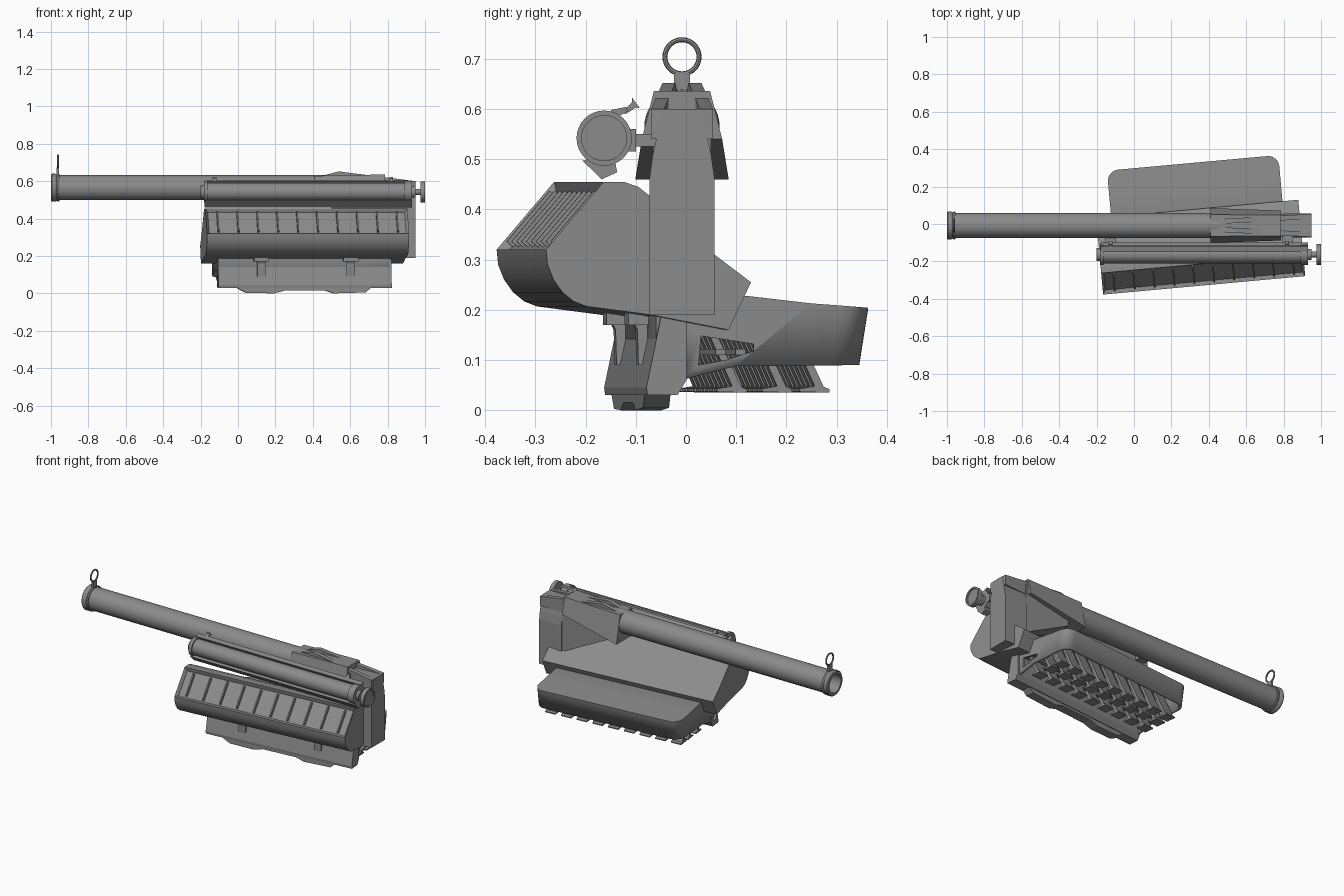
import bpy, bmesh, math
from mathutils import Matrix, Vector

if "Cube" in bpy.data.objects:
    bpy.data.objects.remove(bpy.data.objects["Cube"])

grey = bpy.data.materials.new("gunmetal_grey")
grey.diffuse_color = (0.26, 0.26, 0.26, 1)
grey.use_nodes = True
grey.node_tree.nodes["Principled BSDF"].inputs["Base Color"].default_value = grey.diffuse_color
YAW = math.radians(5.2)
SHELL = Matrix.Translation((0.89, 0, 0)) @ Matrix.Rotation(YAW, 4, 'Z')
TRAY = Matrix.Translation((0.805, 0, 0)) @ Matrix.Rotation(YAW, 4, 'Z')
IDENT = Matrix.Identity(4)


def finish(name, bm, mat=IDENT, smooth=0):
    bmesh.ops.transform(bm, matrix=mat, verts=bm.verts)
    me = bpy.data.meshes.new(name)
    bm.to_mesh(me)
    bm.free()
    me.materials.append(grey)
    ob = bpy.data.objects.new(name, me)
    bpy.context.collection.objects.link(ob)
    if smooth:
        bpy.ops.object.select_all(action='DESELECT')
        ob.select_set(True)
        bpy.context.view_layer.objects.active = ob
        bpy.ops.object.shade_smooth_by_angle(angle=math.radians(smooth))
    return ob


def prism_bm(pts, a, b, axis='X'):
    """Extrude a profile: axis X takes (y, z) points, axis Y takes (x, z)."""
    def place(p, t):
        return (t, p[0], p[1]) if axis == 'X' else (p[0], t, p[1])
    bm = bmesh.new()
    r1, r2 = [[bm.verts.new(place(p, t)) for p in pts] for t in (a, b)]
    bm.faces.new(r1)
    bm.faces.new(r2[::-1])
    n = len(pts)
    for i in range(n):
        j = (i + 1) % n
        bm.faces.new((r1[i], r2[i], r2[j], r1[j]))
    bmesh.ops.recalc_face_normals(bm, faces=bm.faces)
    return bm


def prism(name, pts, a, b, axis='X', mat=IDENT, smooth=0):
    return finish(name, prism_bm(pts, a, b, axis), mat, smooth)


def box(name, x, y, z, mat=IDENT):
    return prism(name, [(y[0], z[0]), (y[1], z[0]), (y[1], z[1]), (y[0], z[1])], x[0], x[1], 'X', mat)


def lathe(name, prof, y, z, steps=32):
    """Turn an (x, radius) profile about an x-aligned axis."""
    bm = bmesh.new()
    vs = [bm.verts.new((x, 0, r)) for x, r in prof]
    es = [bm.edges.new(e) for e in zip(vs, vs[1:])]
    bmesh.ops.spin(bm, geom=vs + es, cent=(0, 0, 0), axis=(1, 0, 0),
                   angle=2 * math.pi, steps=steps, use_merge=True)
    bmesh.ops.remove_doubles(bm, verts=bm.verts, dist=1e-5)
    bmesh.ops.recalc_face_normals(bm, faces=bm.faces)
    return finish(name, bm, Matrix.Translation((0, y, z)), 35)


# main barrel with muzzle collar and bore
BY, BZ = -0.008, 0.565
lathe("barrel", [(0.6, 0), (0.6, 0.067), (-0.955, 0.067), (-0.955, 0.073), (-0.962, 0.075),
                 (-0.97, 0.07), (-0.978, 0.075), (-0.995, 0.075), (-1.0, 0.07), (-1.0, 0.055),
                 (-0.6, 0.055), (-0.6, 0)], BY, BZ, 40)

# ring sight on its post
bpy.ops.mesh.primitive_torus_add(major_radius=0.034, minor_radius=0.005, major_segments=32,
                                 minor_segments=8, location=(-0.963, BY, 0.704),
                                 rotation=(0, math.pi / 2, 0))
ring = bpy.context.object
ring.name = "ring_sight"
ring.data.materials.append(grey)
bpy.ops.object.shade_smooth_by_angle()
box("sight_post", (-0.97, -0.957), (BY - 0.016, BY + 0.016), (0.625, 0.672))

# breech column
prism("breech_column", [(-0.073, 0.19), (0.057, 0.19), (0.057, 0.46), (0.05, 0.51), (0.042, 0.545),
                        (0.03, 0.6), (-0.046, 0.6), (-0.058, 0.545), (-0.066, 0.51), (-0.073, 0.46)],
      0.8, 0.95)
prism("breech_body", [(0.5, 0.45), (0.8, 0.3), (0.8, 0.6), (0.5, 0.6)], -0.066, 0.05, 'Y')

# flared cowl over the barrel root: section changes along x
bm = bmesh.new()
rings = []
for x, top, zt, wide, zb in ((0.41, 0.058, 0.628, 0.093, 0.46), (0.785, 0.056, 0.636, 0.08, 0.54)):
    rings.append([bm.verts.new((x, BY + s * w, z)) for s, w, z in
                  ((-1, wide, zb), (-1, top, zt), (1, top, zt), (1, wide, zb))])
bm.faces.new(rings[0])
bm.faces.new(rings[1][::-1])
for i in range(4):
    j = (i + 1) % 4
    bm.faces.new((rings[0][i], rings[1][i], rings[1][j], rings[0][j]))
bmesh.ops.recalc_face_normals(bm, faces=bm.faces)
finish("cowl", bm)

# pair of splayed ribs running back over the breech
for s, side in ((-1, "front"), (1, "rear")):
    m = Matrix.Translation((0.45, BY, 0)) @ Matrix.Rotation(s * 0.055, 4, 'Z')
    prism("rib_" + side, [(0, 0.6), (0, 0.628), (0.09, 0.652), (0.5, 0.6), (0.5, 0.54), (0.33, 0.54)],
          s * 0.008, s * 0.034, 'Y', m)
box("rib_channel", (0.5, 0.945), (BY - 0.018, BY + 0.018), (0.54, 0.59))

# main shell with recessed front window
bm = prism_bm([(-0.28, 0.32), (-0.277, 0.29), (-0.265, 0.26), (-0.247, 0.235), (-0.225, 0.217),
               (-0.2, 0.207), (-0.07, 0.19), (0.085, 0.16), (0.13, 0.255), (0.057, 0.31),
               (-0.07, 0.425), (-0.095, 0.445), (-0.125, 0.455), (-0.165, 0.455)], -1.085, 0)
out = Vector((0, -0.76, 0.65))
window = max(bm.faces, key=lambda f: f.normal.dot(out))
bmesh.ops.inset_region(bm, faces=[window], thickness=0.018, depth=0)
bmesh.ops.translate(bm, verts=window.verts[:], vec=-0.015 * out)
# the inset rim is given vertical walls by a second step
bmesh.ops.inset_region(bm, faces=[window], thickness=0.002, depth=-0.003)
finish("shell", bm, SHELL, 30)

# window slats
for i in range(10):
    x = -1.085 + 0.06 + i * 0.107
    prism("window_slat", [(-0.266, 0.336), (-0.18, 0.437), (-0.164, 0.424), (-0.25, 0.323)],
          x, x + 0.008, 'X', SHELL)

# side launcher tube with rear knob
LY, LZ = -0.163, 0.542
lathe("launcher_tube", [(-0.2, 0), (-0.2, 0.034), (-0.182, 0.034), (-0.182, 0.055), (-0.162, 0.055),
                        (-0.162, 0.047), (0.89, 0.047), (0.89, 0.055), (0.93, 0.055), (0.93, 0.03),
                        (0.948, 0.03), (0.948, 0.016), (0.975, 0.016), (0.975, 0.055), (1.0, 0.055),
                        (1.0, 0.045), (0.992, 0.045), (0.992, 0)], LY, LZ)
prism("lower_rail", [(-0.206, 0.497), (-0.168, 0.46), (-0.137, 0.474), (-0.142, 0.5),
                     (-0.165, 0.492), (-0.188, 0.502)], -0.18, 0.93)
prism("upper_rail", [(-0.14, 0.582), (-0.115, 0.596), (-0.12, 0.604), (-0.15, 0.598)], -0.18, 0.93)
box("side_rail", (-0.18, 0.93), (-0.122, -0.1), (0.515, 0.56))
for x in (-0.125, 0.82):
    prism("rail_stud", [(-0.128, 0.594), (-0.12, 0.59), (-0.1, 0.603), (-0.092, 0.602),
                        (-0.107, 0.622), (-0.108, 0.613)], x - 0.01, x + 0.01)
    box("launcher_clamp", (x - 0.03, x + 0.03), (-0.11, -0.06), (0.525, 0.55))

# hollow tray open underneath, rounded rear corners
bm = prism_bm([(-0.06, 0.19), (0.12, 0.228), (0.25, 0.213), (0.37, 0.204), (0.352, 0.09),
               (0.1, 0.088), (-0.01, 0.06), (-0.06, 0.06)], -0.92, 0)
corners = [e for e in bm.edges if min(v.co.y for v in e.verts) > 0.34
           and abs(e.verts[0].co.x - e.verts[1].co.x) < 1e-4]
bmesh.ops.bevel(bm, geom=corners, offset=0.06, segments=6, profile=0.5, affect='EDGES')
bm.normal_update()
bmesh.ops.delete(bm, geom=[f for f in bm.faces if f.normal.z < -0.8
                           and f.calc_center_median().z < 0.1], context='FACES')
tray = finish("tray", bm, TRAY, 30)
sol = tray.modifiers.new("wall", 'SOLIDIFY')
sol.thickness = 0.016
sol.offset = -1
# side slot through the near wall
cutter = prism("slot_cutter", [(0.025, 0.09), (0.08, 0.1), (0.135, 0.118), (0.135, 0.132), (0.03, 0.148)],
               -0.05, 0.05, 'X', TRAY)
cutter.hide_render = True
cutter.hide_set(True)
cut = tray.modifiers.new("slot", 'BOOLEAN')
cut.operation = 'DIFFERENCE'
cut.object = cutter

# bent teeth under the tray
for row in (0.125, 0.215, 0.29):
    for i in range(9):
        x = -0.03 - i * 0.1
        prism("tooth", [(row - 0.1, 0.205), (row - 0.085, 0.205), (row - 0.012, 0.047), (row, 0.042),
                        (row, 0.035), (row - 0.06, 0.037), (row - 0.06, 0.043), (row - 0.03, 0.048)],
              x - 0.065, x, 'X', TRAY)
for y in (0.06, 0.1):
    box("tray_strut", (-0.91, -0.01), (y, y + 0.02), (0.11, 0.122), TRAY)

# front foot with lower keel
prism("foot", [(-0.05, 0.19), (-0.08, 0.045), (-0.078, 0.03), (-0.018, 0.03), (0, 0.06), (0, 0.19)],
      -0.92, 0.01, 'X', TRAY)
prism("keel", [(-0.84, 0.04), (-0.77, 0.003), (-0.62, 0.0), (-0.56, 0.016), (-0.35, 0.016),
               (-0.3, 0.0), (-0.13, 0.005), (-0.1, 0.03), (-0.08, 0.04)], -0.074, -0.022, 'Y', TRAY)

# hinge straps from the shell to the foot
for x in (-0.69, -0.21):
    prism("hinge_strap", [(-0.1, 0.2), (-0.07, 0.2), (-0.05, 0.18), (-0.06, 0.09), (-0.078, 0.09),
                          (-0.08, 0.16)], x - 0.022, x + 0.022, 'X', TRAY)
    box("hinge_block", (x - 0.04, x + 0.04), (-0.1, -0.04), (0.17, 0.2), TRAY)
